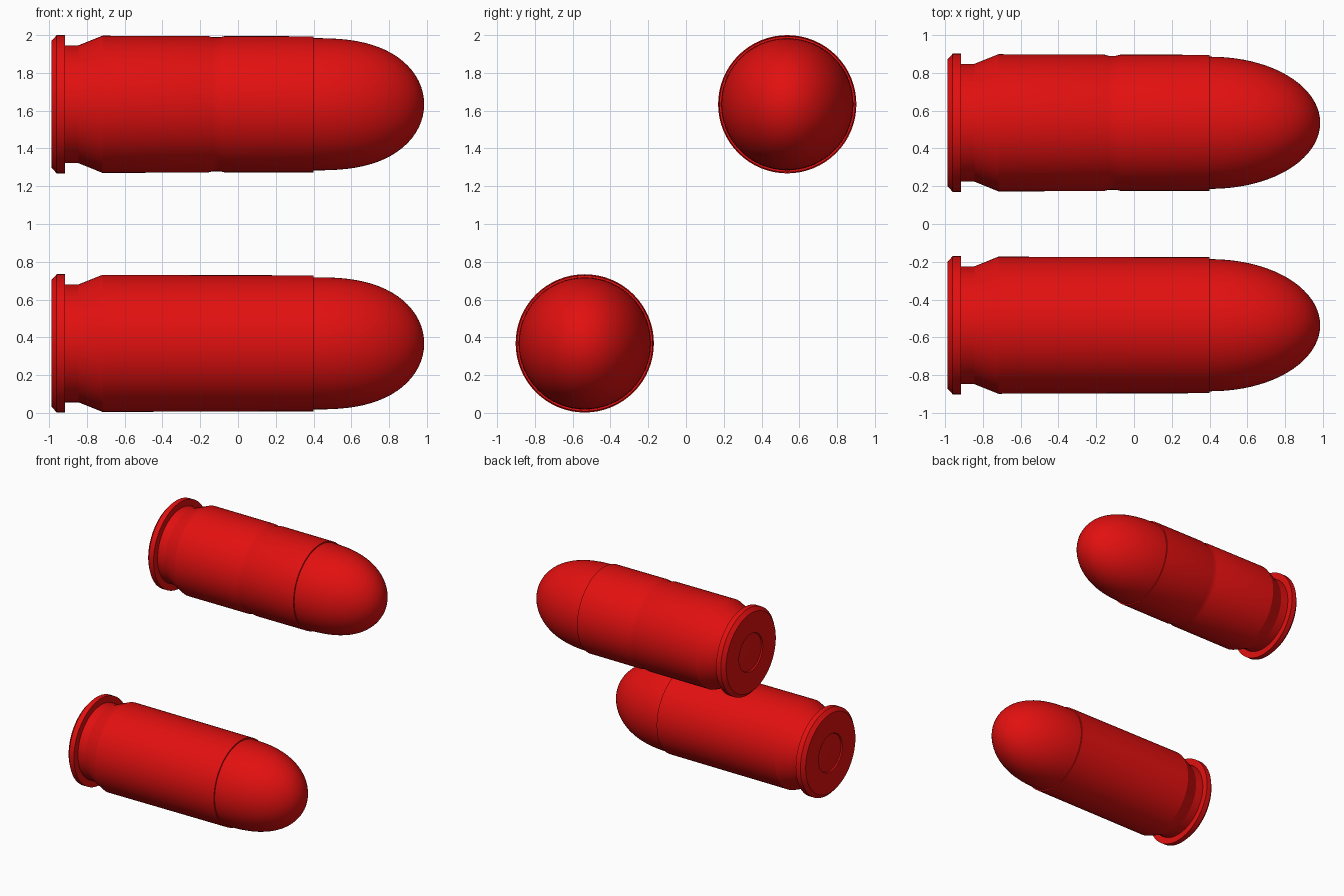
import bpy, bmesh
from math import sin, cos, pi, radians

cube = bpy.data.objects.get("Cube")
if cube:
    bpy.data.objects.remove(cube)

SEGMENTS = 64

red = bpy.data.materials.new("bright_red")
red.use_nodes = True
red.diffuse_color = (0.76, 0.005, 0.005, 1)
red.node_tree.nodes["Principled BSDF"].inputs["Base Color"].default_value = red.diffuse_color


def lathe(name, profile, centre):
    """Skin rings of (x, y radius, z radius) along the x axis; zero radius makes a pole."""
    bm = bmesh.new()
    rings = []
    for x, ry, rz in profile:
        if rz == 0:
            rings.append([bm.verts.new((x, 0, 0))] * SEGMENTS)
        else:
            rings.append([bm.verts.new((x, ry * cos(2 * pi * i / SEGMENTS),
                                        rz * sin(2 * pi * i / SEGMENTS)))
                          for i in range(SEGMENTS)])
    for a, b in zip(rings, rings[1:]):
        for i in range(SEGMENTS):
            j = (i + 1) % SEGMENTS
            corners = list(dict.fromkeys((a[i], a[j], b[j], b[i])))
            bm.faces.new(corners)
    bmesh.ops.recalc_face_normals(bm, faces=bm.faces)
    mesh = bpy.data.meshes.new(name)
    bm.to_mesh(mesh)
    bm.free()
    mesh.materials.append(red)
    obj = bpy.data.objects.new(name, mesh)
    obj.location = centre
    bpy.context.collection.objects.link(obj)
    bpy.ops.object.select_all(action='DESELECT')
    obj.select_set(True)
    bpy.context.view_layer.objects.active = obj
    bpy.ops.object.shade_smooth_by_angle(angle=radians(20))


def round_profile(points):
    return [(x, r, r) for x, r in points]


# Base with a slightly sunken primer, then rim, extractor groove and body
primer = [(-0.982, 0), (-0.982, 0.135), (-0.978, 0.15), (-0.978, 0.155)]
rim = [(-0.988, 0.16), (-0.988, 0.335), (-0.96, 0.366), (-0.916, 0.366)]
groove = [(-0.916, 0.312), (-0.845, 0.312), (-0.718, 0.363)]
crimp = [(-0.16, 0.362), (-0.135, 0.355), (-0.095, 0.355), (-0.07, 0.361)]
mouth = [(0.4, 0.36), (0.4, 0.34)]

# Rounded nose, a little blunter in height than in width
START, LENGTH = 0.4, 0.586
nose = [(0.34, 0.35, 0.35)]
for k in range(21):
    t = sin(pi / 2 * k / 20)
    nose.append((START + LENGTH * t,
                 0.35 * max(0, 1 - t ** 2.05) ** 0.5,
                 0.35 * max(0, 1 - t ** 2.6) ** 0.5))
nose[-1] = (START + LENGTH, 0, 0)

for side, centre, band in (("lower", (0, -0.536, 0.368), []),
                           ("upper", (0, 0.536, 1.634), crimp)):
    lathe(side + "_case", round_profile(primer + rim + groove + band + mouth), centre)
    lathe(side + "_nose", nose, centre)
